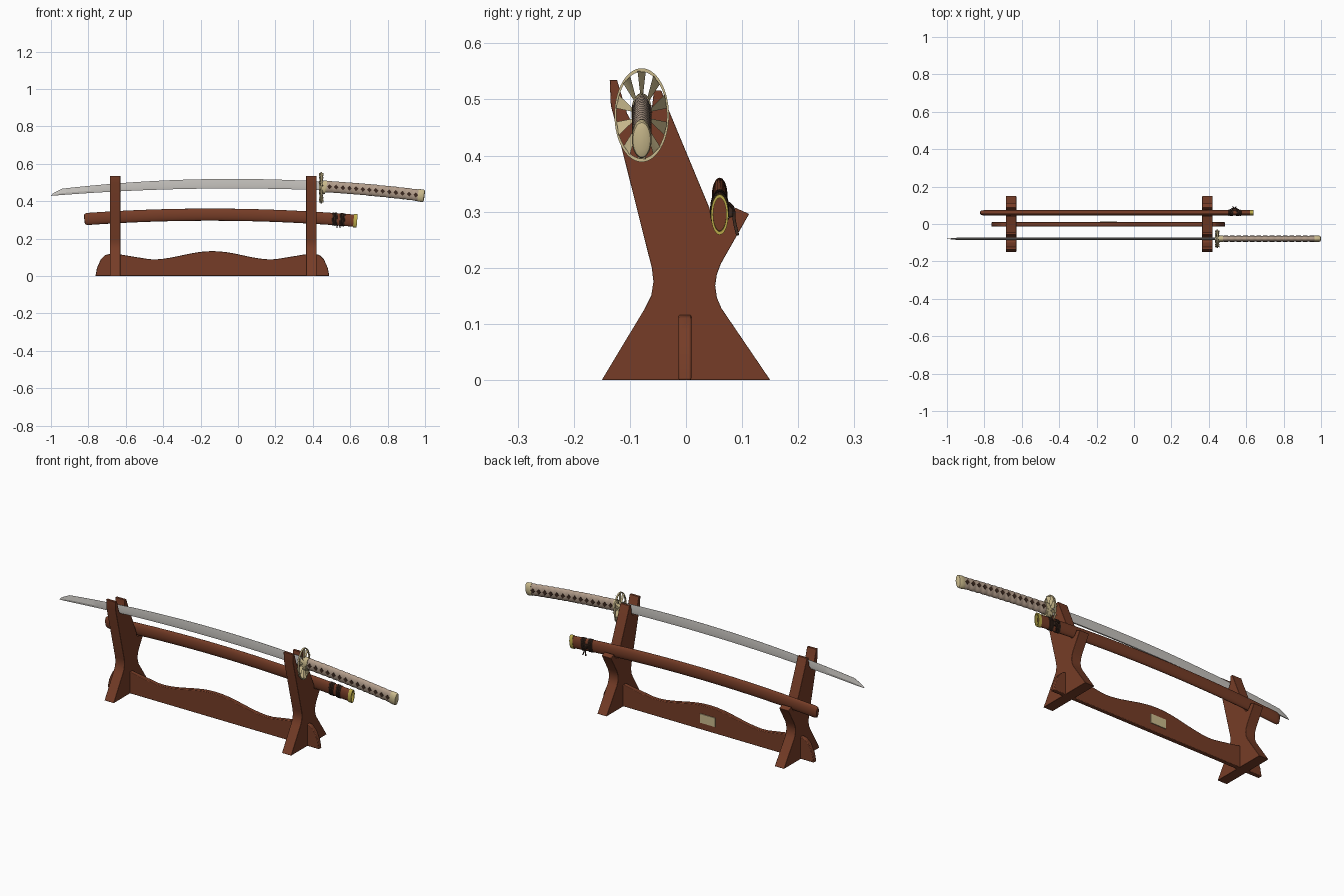
import bpy, bmesh, math
from mathutils import Vector

if "Cube" in bpy.data.objects:
    bpy.data.objects.remove(bpy.data.objects["Cube"])

def material(name, rgb):
    m = bpy.data.materials.new(name)
    m.diffuse_color = (*rgb, 1)
    m.use_nodes = True
    m.node_tree.nodes["Principled BSDF"].inputs["Base Color"].default_value = m.diffuse_color
    return m

WOOD = material("red brown wood", (0.18, 0.046, 0.02))
STEEL = material("blade steel", (0.56, 0.54, 0.51))
WRAP = material("handle wrap", (0.45, 0.34, 0.26))
DARK = material("dark cord", (0.045, 0.022, 0.014))
BRASS = material("pale brass", (0.60, 0.50, 0.27))
GOLD = material("yellow gold", (0.52, 0.42, 0.07))

def finish(name, bm, mat, angle=35):
    bmesh.ops.recalc_face_normals(bm, faces=bm.faces)
    me = bpy.data.meshes.new(name)
    bm.to_mesh(me)
    bm.free()
    me.materials.append(mat)
    me.shade_smooth()
    me.set_sharp_from_angle(angle=math.radians(angle))
    ob = bpy.data.objects.new(name, me)
    bpy.context.collection.objects.link(ob)
    return ob

def loft(name, rings, mat, closed=False, angle=35):
    """Skin a list of rings; cap the ends, or join last to first when closed."""
    bm = bmesh.new()
    vs = [[bm.verts.new(p) for p in r] for r in rings]
    n = len(rings[0])
    for a, b in zip(vs, vs[1:] + vs[:1] if closed else vs[1:]):
        for i in range(n):
            bm.faces.new((a[i], a[(i + 1) % n], b[(i + 1) % n], b[i]))
    if not closed:
        bm.faces.new(vs[0])
        bm.faces.new(vs[-1])
    return finish(name, bm, mat, angle)

def prism(name, pts, to3d, depth, mat, bevel=0.0):
    """Extrude a 2D outline from -depth/2 to depth/2."""
    ob = loft(name, [[to3d(a, b, d) for a, b in pts] for d in (-depth / 2, depth / 2)], mat)
    if bevel:
        m = ob.modifiers.new("soft edges", 'BEVEL')
        m.width, m.segments, m.limit_method = bevel, 2, 'ANGLE'
    return ob

def arc(apex, k, x0):
    return lambda x: (apex - k * (x - x0) ** 2, -2 * k * (x - x0))

SWORD, SHEATH = arc(0.494, 0.063, -0.03), arc(0.328, 0.054, -0.15)
SY, CY = -0.079, 0.06

def oval(x, hy, hz, path, y0, n=36):
    """Elliptical section square to the curved path."""
    z, s = path(x)
    up = Vector((-s, 0, 1)).normalized()
    return [Vector((x, y0, z)) + up * (hz * math.sin(t)) + Vector((0, hy * math.cos(t), 0))
            for t in (2 * math.pi * i / n for i in range(n))]

def tube(name, stations, path, y0, mat, closed=False):
    return loft(name, [oval(x, a, b, path, y0) for x, a, b in stations], mat, closed)

# --- stand: two forked posts
post = [(-0.15, 0), (-0.073, 0.128), (-0.062, 0.15), (-0.058, 0.175), (-0.061, 0.2),
        (-0.134, 0.49), (-0.136, 0.535), (-0.123, 0.535), (-0.105, 0.475), (-0.097, 0.46),
        (-0.083, 0.453), (-0.068, 0.46), (-0.062, 0.475), (-0.057, 0.516), (-0.044, 0.516),
        (-0.032, 0.484), (0.042, 0.306), (0.045, 0.287), (0.054, 0.279), (0.066, 0.279),
        (0.075, 0.287), (0.0875, 0.307), (0.1125, 0.296), (0.062, 0.207), (0.055, 0.188),
        (0.052, 0.168), (0.055, 0.147), (0.063, 0.128), (0.15, 0)]
for side, px in (("left", -0.657), ("right", 0.392)):
    prism(side + "_post", post, lambda y, z, d, px=px: Vector((px + d, y, z)), 0.055, WOOD, 0.0015)

# --- stand: wavy cross bar, mirrored outline
BX = -0.137
half = [(0.625, 0), (0.617, 0.043), (0.597, 0.088), (0.573, 0.112), (0.54, 0.12), (0.49, 0.115)]
for i in range(13):
    t = i / 12
    half.append((0.45 * (1 - t), 0.1105 - 0.0225 * math.cos(math.pi * (2 * t - 0.55) / 1.45)
                 if t > 0.275 else 0.108 - 0.02 * t / 0.275))
bar = [(BX + a, z) for a, z in half] + [(BX - a, z) for a, z in reversed(half[:-1])]
prism("cross_bar", bar, lambda x, z, d: Vector((x, -0.002 + d, z)), 0.023, WOOD, 0.003)
plate = [(-0.182, 0.037), (-0.092, 0.037), (-0.092, 0.085), (-0.182, 0.085)]
prism("back_plate", plate, lambda x, z, d: Vector((x, 0.011 + d, z)), 0.005, BRASS)

# --- sheath with mouth ring
N = 40
body = [(-0.822, 0.006, 0.016), (-0.82, 0.010, 0.026), (-0.812, 0.013, 0.031)]
body += [(-0.80 + 1.42 * i / N, 0.014, 0.0325) for i in range(N + 1)]
tube("sheath", body, SHEATH, CY, WOOD)
tube("sheath_mouth_ring", [(0.618, 0.0135, 0.031), (0.618, 0.0155, 0.036), (0.637, 0.0155, 0.036),
                           (0.637, 0.0115, 0.030), (0.622, 0.0115, 0.030)], SHEATH, CY, GOLD, True)

# --- cord wound on the sheath, its knob and hanging tails
for i, cx in enumerate((0.508, 0.517, 0.526, 0.549, 0.558, 0.567)):
    tube(f"cord_turn_{i}", [(cx + 0.0045 * math.cos(t), 0.0145 + 0.0025 * math.sin(t),
                             0.033 + 0.0025 * math.sin(t))
                            for t in (math.pi * j / 4 for j in range(8))], SHEATH, CY, DARK, True)
prism("cord_knob", [(0.526, 0.29), (0.549, 0.29), (0.549, 0.312), (0.526, 0.312)],
      lambda x, z, d: Vector((x, 0.077 + d, z)), 0.014, DARK, 0.003)

def cord(name, pts, r):
    cu = bpy.data.curves.new(name, 'CURVE')
    cu.dimensions, cu.bevel_depth, cu.bevel_resolution, cu.use_fill_caps = '3D', r, 2, True
    sp = cu.splines.new('BEZIER')
    sp.bezier_points.add(len(pts) - 1)
    for b, p in zip(sp.bezier_points, pts):
        b.co, b.handle_left_type, b.handle_right_type = p, 'AUTO', 'AUTO'
    cu.materials.append(DARK)
    bpy.context.collection.objects.link(bpy.data.objects.new(name, cu))

for i, s in enumerate((-1, 1)):
    cord(f"cord_tail_{i}", [(0.537 + s * 0.024, 0.076, 0.315), (0.537 + s * 0.008, 0.084, 0.305),
                            (0.537 + s * 0.003, 0.086, 0.285), (0.537 + s * 0.009, 0.092, 0.258)], 0.003)

# --- blade, cutting edge upward, point at the left
def blade_ring(x):
    bot = 0.468 - 0.042 * (x + 0.03) ** 2
    top = 0.519 - 0.063 * (x + 0.03) ** 2
    if x < -0.94:
        top = bot + 0.001 + (0.466 - 0.434) * ((x + 1) / 0.06) ** 0.65
    h, w = top - bot, min(1, (x + 1.01) / 0.06)
    return [Vector((x, SY + y * w, bot + h * f)) for y, f in
            ((-0.0035, 0), (0.0035, 0), (0.0055, 0.3), (0.0005, 1), (-0.0005, 1), (-0.0055, 0.3))]

xs = [-1, -0.99, -0.98, -0.965, -0.95, -0.94] + [-0.94 + 1.38 * i / 40 for i in range(1, 41)]
loft("blade", [blade_ring(x) for x in xs], STEEL, angle=20)

# --- guard: oval rim, hub and pitched fan blades
GX, GZ, RY, RZ = 0.445, 0.472, 0.0485, 0.0835
def guard_point(f, t, dx=0):
    return Vector((GX + dx, SY + RY * f * math.cos(t), GZ + RZ * f * math.sin(t)))

rim = [[guard_point(f, 2 * math.pi * i / 64, dx) for f, dx in
        ((1, -0.004), (1, 0.004), (0.925, 0.004), (0.925, -0.004))] for i in range(64)]
loft("guard_rim", rim, BRASS, True)
flat = lambda x: (GZ, 0)
tube("guard_hub", [(GX - 0.012, 0.017, 0.031), (GX + 0.02, 0.018, 0.034)], flat, SY, BRASS)
for i in range(10):
    a = 2 * math.pi * (i + 0.5) / 10
    rings = [[guard_point(f, a - w, -p - 0.001), guard_point(f, a + w, p - 0.001),
              guard_point(f, a + w, p + 0.001), guard_point(f, a - w, -p + 0.001)]
             for f, w, p in ((0.3, 0.08, 0.004), (0.95, 0.16, 0.011))]
    loft(f"guard_fan_blade_{i}", rings, BRASS)

# --- handle: collar, ridged wrap, end cap
tube("handle_collar", [(0.452, 0.018, 0.032), (0.474, 0.018, 0.032)], SWORD, SY, BRASS)
COUNT, H0, H1 = 14, 0.472, 0.968
step = (H1 - H0) / COUNT
grip = []
for i in range(COUNT * 6 + 1):
    bump = 0.002 * abs(math.sin(math.pi * i / 6))
    grip.append((H0 + step * i / 6, 0.0145 + bump, 0.0295 + bump))
tube("handle_wrap", grip, SWORD, SY, WRAP)
tube("handle_end_cap", [(0.962, 0.0165, 0.032), (0.966, 0.0175, 0.0335), (0.988, 0.0175, 0.0335),
                        (0.994, 0.0155, 0.031), (0.997, 0.010, 0.022)], SWORD, SY, BRASS)

# --- dark diamonds showing through the wrap on both faces
for i in range(COUNT):
    cx = H0 + step * (i + 0.5)
    z, s = SWORD(cx)
    dia = [(cx - 0.0125, z - 0.0125 * s), (cx, z - 0.0135),
           (cx + 0.0125, z + 0.0125 * s), (cx, z + 0.0135)]
    for side, sy in (("front", -1), ("back", 1)):
        prism(f"diamond_{side}_{i}", dia, lambda x, z, d, sy=sy: Vector((x, SY + sy * 0.0145 + d, z)),
              0.006, DARK)
